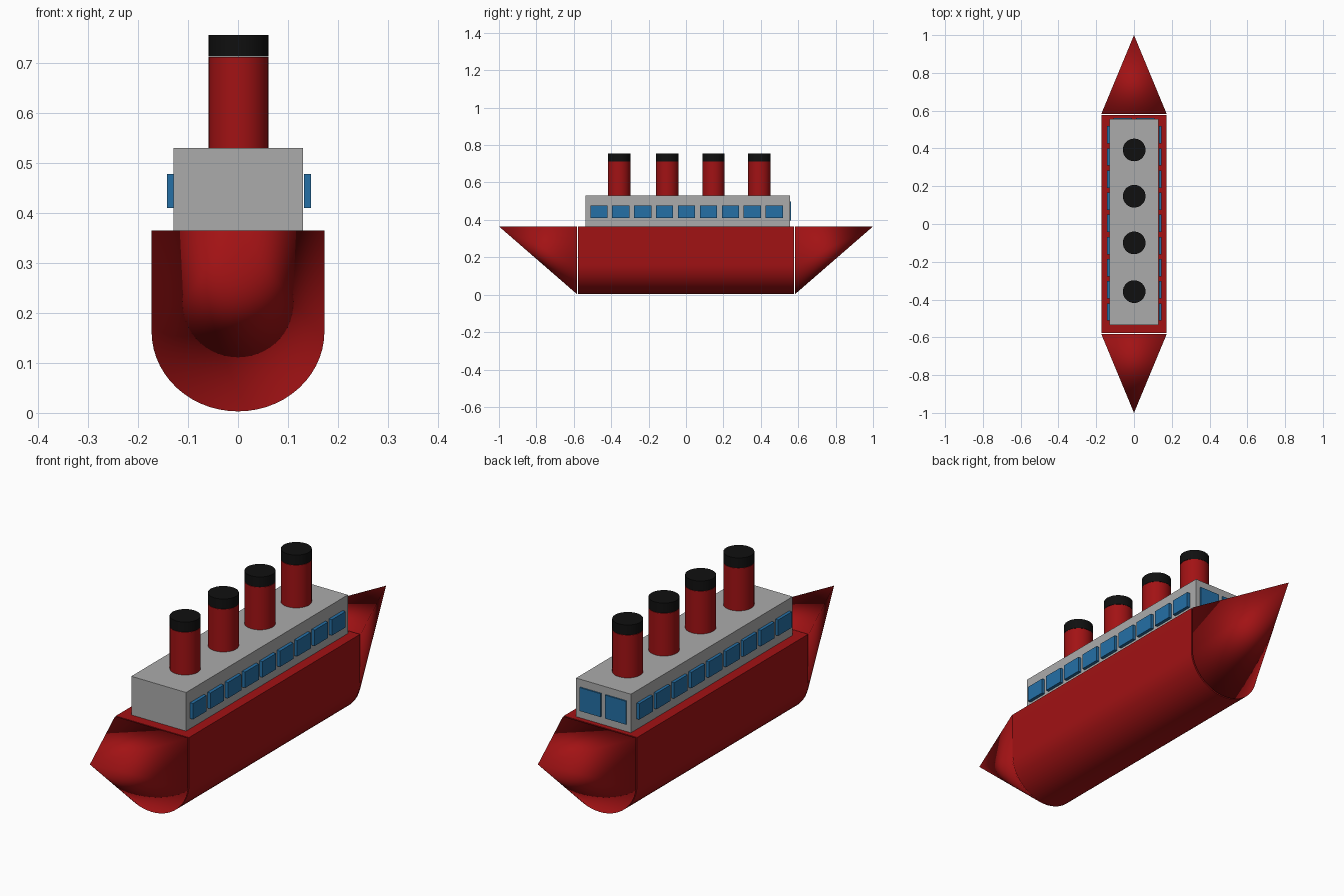
import bpy, bmesh, math

if "Cube" in bpy.data.objects:
    bpy.data.objects.remove(bpy.data.objects["Cube"])

def material(name, rgb):
    m = bpy.data.materials.new(name)
    m.diffuse_color = (*rgb, 1)
    m.use_nodes = True
    m.node_tree.nodes["Principled BSDF"].inputs["Base Color"].default_value = m.diffuse_color
    return m

RED = material("hull red", (0.36, 0.006, 0.007))
GREY = material("cabin grey", (0.41, 0.41, 0.41))
BLUE = material("window blue", (0.018, 0.16, 0.38))
BLACK = material("funnel black", (0.005, 0.005, 0.005))

DECK, HALF, TURN, KEEL = 0.365, 0.173, 0.163, 0.003

def finish(name, bm, mat, smooth=None):
    bmesh.ops.recalc_face_normals(bm, faces=bm.faces)
    me = bpy.data.meshes.new(name)
    bm.to_mesh(me)
    bm.free()
    me.materials.append(mat)
    ob = bpy.data.objects.new(name, me)
    bpy.context.collection.objects.link(ob)
    if smooth == "all":
        for p in me.polygons:
            p.use_smooth = True
    elif smooth == "angle":
        bpy.ops.object.select_all(action='DESELECT')
        ob.select_set(True)
        bpy.context.view_layer.objects.active = ob
        bpy.ops.object.shade_smooth_by_angle(angle=math.radians(35))
    return ob

def box(name, lo, hi, mat):
    bm = bmesh.new()
    bmesh.ops.create_cube(bm, size=1)
    for v in bm.verts:
        v.co = [(a + b) / 2 + c * (b - a) for a, b, c in zip(lo, hi, v.co)]
    return finish(name, bm, mat)

def cylinder(name, x, y, z0, z1, r, mat):
    bm = bmesh.new()
    bmesh.ops.create_cone(bm, cap_ends=True, segments=32, radius1=r, radius2=r, depth=z1 - z0)
    bmesh.ops.translate(bm, verts=bm.verts, vec=(x, y, (z0 + z1) / 2))
    return finish(name, bm, mat, "angle")

# U-shaped hull section: straight sides over a round bottom
N = 28
section = [(-HALF, DECK)]
for i in range(N + 1):
    a = math.pi * i / N
    section.append((-HALF * math.cos(a), TURN - (TURN - KEEL) * math.sin(a)))
section.append((HALF, DECK))

# Middle hull, extruded along the ship
bm = bmesh.new()
front = [bm.verts.new((x, -0.578, z)) for x, z in section]
back = [bm.verts.new((x, 0.577, z)) for x, z in section]
for i in range(len(section)):
    j = (i + 1) % len(section)
    bm.faces.new((front[i], front[j], back[j], back[i]))
bm.faces.new(front)
bm.faces.new(back)
finish("middle_hull", bm, RED, "angle")

# Pointed ends, drawn from the same section to a tip at deck height
for name, s in (("bow", -1), ("stern", 1)):
    bm = bmesh.new()
    rim = [bm.verts.new((x, s * 0.583, z)) for x, z in section]
    tip = bm.verts.new((0, s * 1.0, DECK))
    for i in range(len(rim)):
        bm.faces.new((rim[i], rim[(i + 1) % len(rim)], tip))
    bm.faces.new(rim)
    finish(name, bm, RED, "all")

# Cabin
box("cabin", (-0.129, -0.536, DECK), (0.13, 0.556, 0.53), GREY)

# Side windows
for i in range(9):
    y = 0.003 + (i - 4) * 0.1172
    for side, x0, x1 in (("left", -0.142, -0.128), ("right", 0.132, 0.146)):
        box(f"{side}_window_{i + 1}", (x0, y - 0.046, 0.41), (x1, y + 0.046, 0.478), BLUE)

# Rear windows
for side, x in (("left", -0.06), ("right", 0.06)):
    box(f"rear_{side}_window", (x - 0.049, 0.553, 0.397), (x + 0.049, 0.562, 0.497), BLUE)

# Funnels with dark caps
for i, y in enumerate((-0.358, -0.1, 0.147, 0.392)):
    cylinder(f"funnel_{i + 1}", 0.001, y, 0.525, 0.712, 0.06, RED)
    cylinder(f"funnel_cap_{i + 1}", 0.001, y, 0.713, 0.756, 0.06, BLACK)
